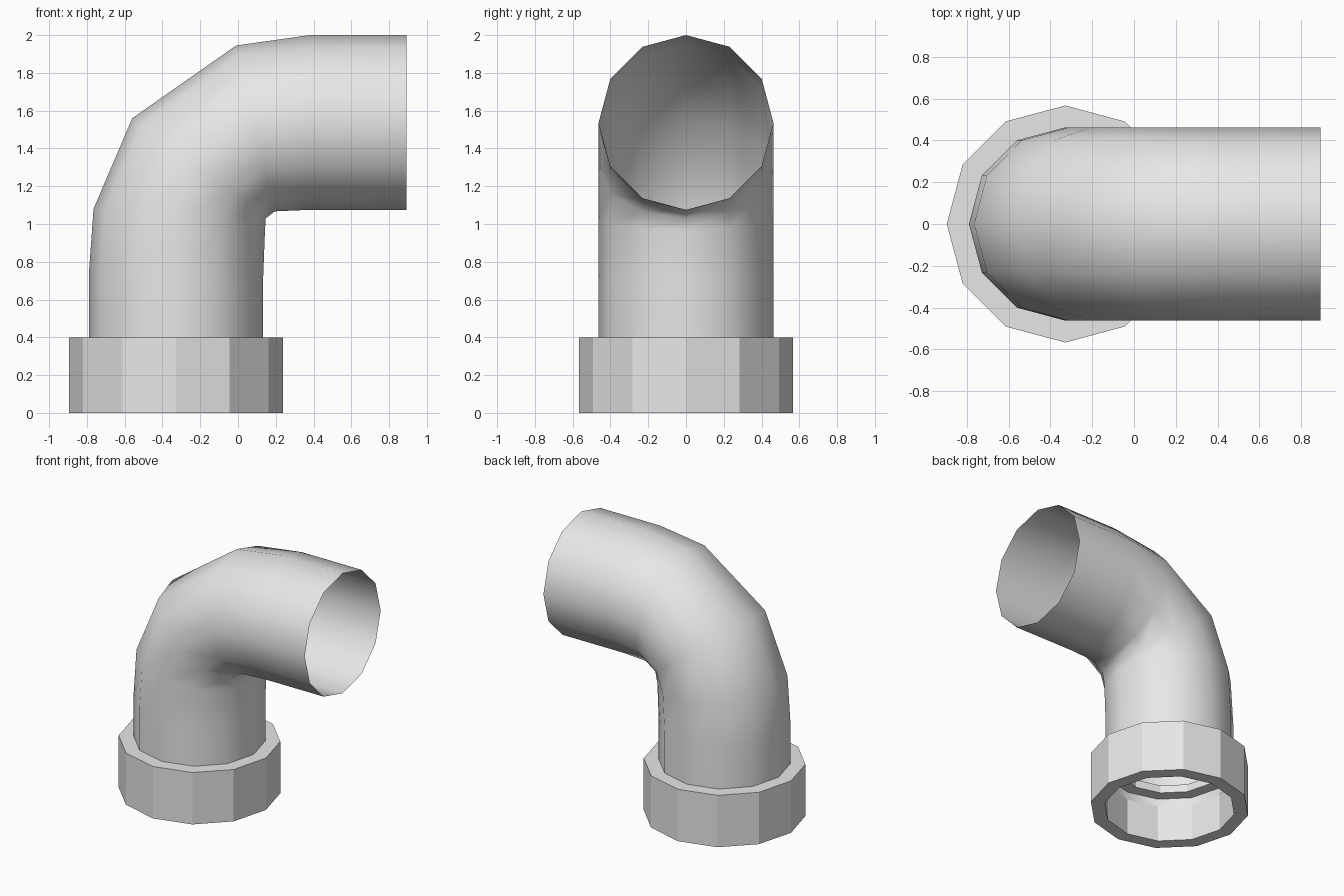
import bpy, bmesh
from math import cos, sin, tau
from mathutils import Vector

SIDES = 12
AXIS_X = -0.329
PIPE_R = 0.4625

cube = bpy.data.objects.get("Cube")
if cube:
    bpy.data.objects.remove(cube, do_unlink=True)

grey = bpy.data.materials.new("light grey")
grey.use_nodes = True
colour = (0.8, 0.8, 0.8, 1)
grey.diffuse_color = colour
grey.node_tree.nodes["Principled BSDF"].inputs["Base Color"].default_value = colour


def ring(bm, centre, arm, depth):
    """Twelve-sided ring spanned by an arm in the xz plane and a depth along y."""
    side = Vector((0, depth, 0))
    angles = [tau * i / SIDES for i in range(SIDES)]
    return [bm.verts.new(centre + arm * cos(a) + side * sin(a)) for a in angles]


def bridge(bm, a, b):
    for i in range(SIDES):
        j = (i + 1) % SIDES
        bm.faces.new((a[i], a[j], b[j], b[i]))


def finish(bm, name, smooth):
    for face in bm.faces:
        face.smooth = smooth
    mesh = bpy.data.meshes.new(name)
    bm.to_mesh(mesh)
    bm.free()
    mesh.materials.append(grey)
    obj = bpy.data.objects.new(name, mesh)
    bpy.context.collection.objects.link(obj)
    return obj


# Elbow pipe: open shell, each ring given by its outer and inner bend points (x, z)
stations = [
    ((-0.79, 0.28), (0.133, 0.28)),
    ((-0.79, 0.73), (0.133, 0.71)),
    ((-0.765, 1.08), (0.143, 0.97)),
    ((-0.56, 1.56), (0.147, 1.03)),
    ((-0.01, 1.945), (0.195, 1.067)),
    ((0.38, 2.0), (0.38, 1.075)),
    ((0.893, 2.0), (0.893, 1.075)),
]
bm = bmesh.new()
rings = []
for outer, inner in stations:
    o = Vector((outer[0], 0, outer[1]))
    i = Vector((inner[0], 0, inner[1]))
    rings.append(ring(bm, (o + i) / 2, (i - o) / 2, PIPE_R))
for a, b in zip(rings, rings[1:]):
    bridge(bm, a, b)
finish(bm, "elbow_pipe", True)

# Collar: faceted socket with an inner lip, turned from a closed profile (radius, z)
profile = [(0.567, 0), (0.567, 0.4), (0.37, 0.4), (0.37, 0.34), (0.466, 0.34), (0.466, 0)]
bm = bmesh.new()
rings = [ring(bm, Vector((AXIS_X, 0, z)), Vector((r, 0, 0)), r) for r, z in profile]
for a, b in zip(rings, rings[1:] + rings[:1]):
    bridge(bm, a, b)
bmesh.ops.recalc_face_normals(bm, faces=bm.faces)
finish(bm, "collar", False)
